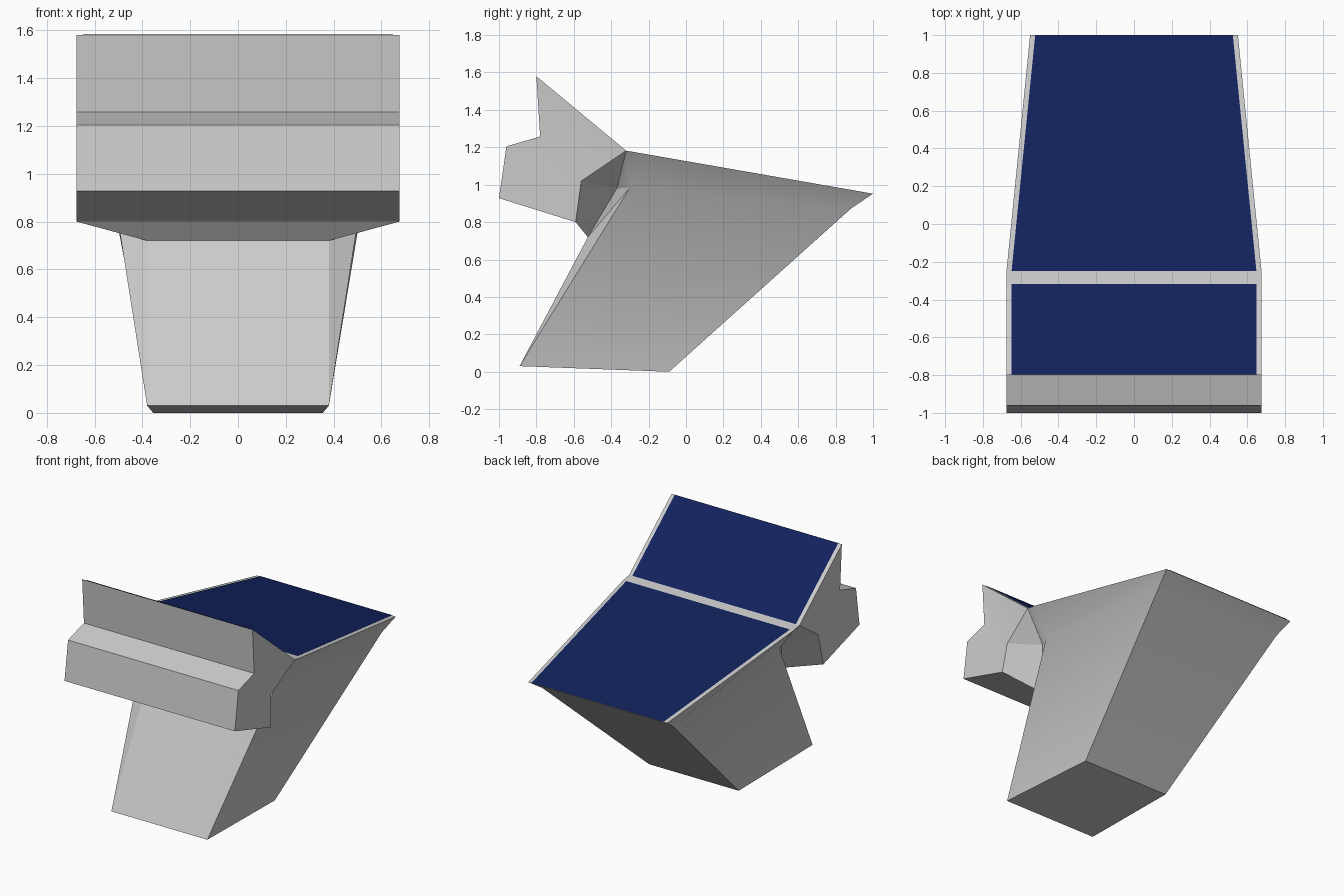
import bpy, bmesh, math
from mathutils import Vector

if "Cube" in bpy.data.objects:
    bpy.data.objects.remove(bpy.data.objects["Cube"])

# Key points of the right half (x, y, z)
P = {
    'base_f': (.38, -.89, .03), 'base_b': (.355, -.09, 0),
    'back_lo': (.52, .885, .875), 'back_top': (.55, 1.0, .952),
    'deck_f': (.675, -.25, 1.17), 'flare_f': (.53, -.30, .985),
    'ridge': (.675, -.32, 1.182), 'crest': (.675, -.80, 1.58),
    'crest_lo': (.675, -.78, 1.258), 'snout_t': (.675, -.96, 1.205),
    'snout_b': (.675, -1.0, .928), 'chin': (.675, -.59, .80),
    'throat': (.38, -.525, .72), 'neck': (.5, -.37, .98),
    'cheek': (.655, -.56, 1.02),
}
# Centre profile, spanned straight across from side to side
PROFILE = ['base_f', 'base_b', 'back_lo', 'back_top', 'deck_f', 'ridge', 'crest',
           'crest_lo', 'snout_t', 'snout_b', 'chin', 'throat']
# Faces closing each side
SIDE = ['base_f base_b back_lo flare_f', 'flare_f back_lo back_top deck_f',
        'base_f flare_f throat', 'throat flare_f neck', 'flare_f deck_f ridge neck',
        'neck ridge cheek', 'throat neck cheek chin', 'ridge crest cheek',
        'crest crest_lo cheek', 'crest_lo snout_t snout_b chin cheek']


def make_object(name, bm, mat=None):
    me = bpy.data.meshes.new(name)
    bm.to_mesh(me)
    bm.free()
    ob = bpy.data.objects.new(name, me)
    bpy.context.collection.objects.link(ob)
    if mat:
        me.materials.append(mat)
    return ob


# Housing: pedestal, flared deck, neck and raised head
bm = bmesh.new()
R = {k: bm.verts.new(p) for k, p in P.items()}
L = {k: bm.verts.new((-x, y, z)) for k, (x, y, z) in P.items()}
for a, b in zip(PROFILE, PROFILE[1:] + PROFILE[:1]):
    bm.faces.new((R[a], R[b], L[b], L[a]))
for names in SIDE:
    keys = names.split()
    bm.faces.new([R[k] for k in keys])
    bm.faces.new([L[k] for k in reversed(keys)])
bmesh.ops.recalc_face_normals(bm, faces=bm.faces)
housing = make_object('housing', bm)
bpy.context.view_layer.objects.active = housing
housing.select_set(True)
bpy.ops.object.shade_smooth_by_angle(angle=math.radians(25))

# Dark blue panels lying on the deck and on the back of the head
blue = bpy.data.materials.new('panel_blue')
blue.diffuse_color = (.006, .016, .11, 1)
blue.use_nodes = True
blue.node_tree.nodes["Principled BSDF"].inputs["Base Color"].default_value = blue.diffuse_color


def panel(name, front, back, border):
    a, b = Vector(P[front]), Vector(P[back])
    a.x -= border
    b.x -= border
    n = Vector((0, a.z - b.z, b.y - a.y)).normalized()
    lift = n * .003
    pts = [Vector((s * p.x, p.y, p.z)) + lift
           for s, p in ((-1, a), (1, a), (1, b), (-1, b))]
    bm = bmesh.new()
    bm.faces.new([bm.verts.new(p) for p in pts])
    return make_object(name, bm, blue)


panel('deck_panel', 'deck_f', 'back_top', .027)
panel('head_panel', 'crest', 'ridge', .027)
